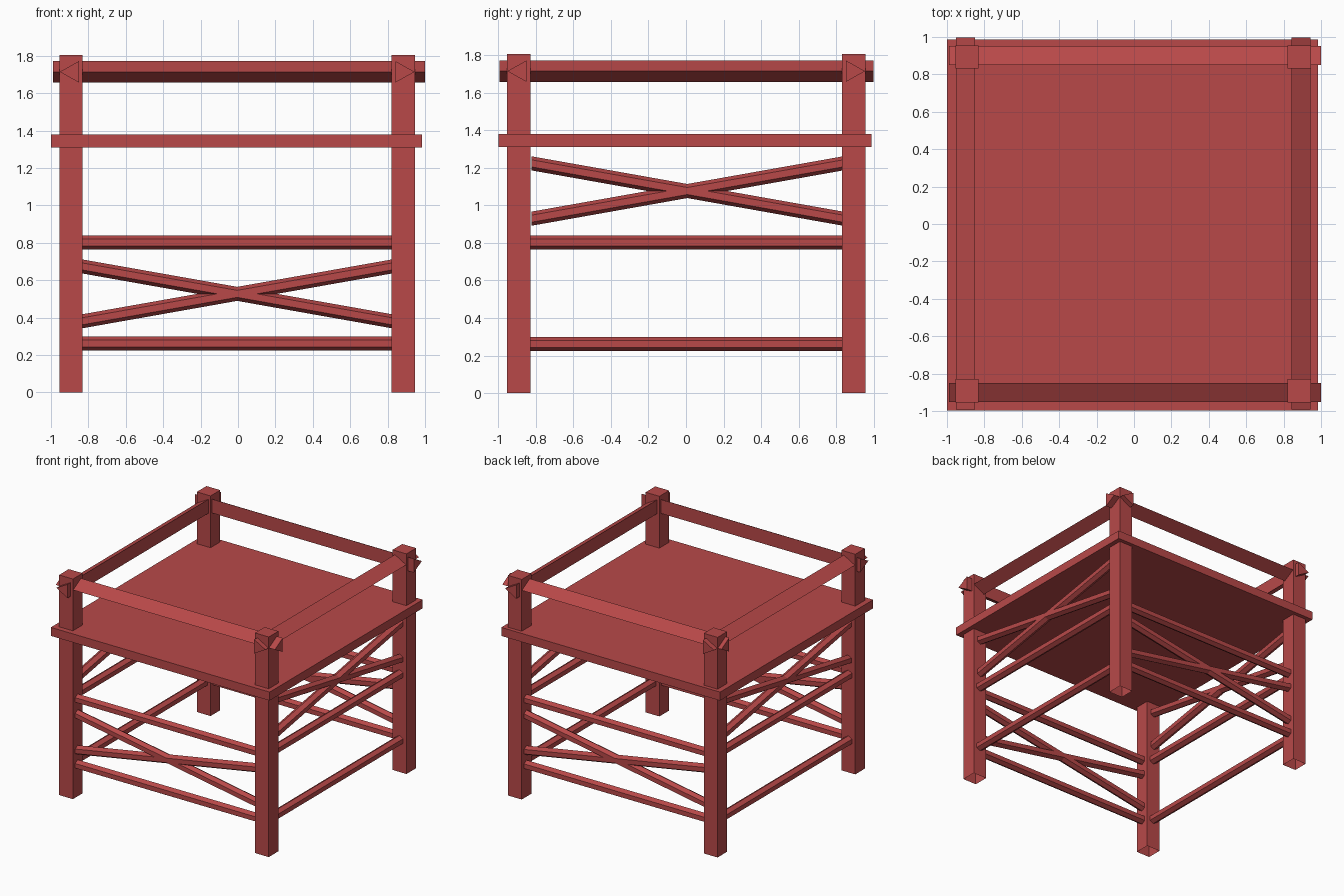
import bpy, bmesh, math

if "Cube" in bpy.data.objects:
    bpy.data.objects.remove(bpy.data.objects["Cube"])

red = bpy.data.materials.new("barn red")
red.diffuse_color = (0.48, 0.066, 0.066, 1)
red.use_nodes = True
red.node_tree.nodes["Principled BSDF"].inputs["Base Color"].default_value = red.diffuse_color

LEFT, RIGHT = -0.893, 0.884      # post centres in x
FRONT, BACK = -0.891, 0.893      # post centres in y
HALF = 0.0625                    # half post width


def finish(name, bm):
    bmesh.ops.recalc_face_normals(bm, faces=bm.faces)
    me = bpy.data.meshes.new(name)
    bm.to_mesh(me)
    bm.free()
    me.materials.append(red)
    ob = bpy.data.objects.new(name, me)
    bpy.context.collection.objects.link(ob)
    return ob


def box(name, x0, x1, y0, y1, z0, z1, open_bottom=False):
    bm = bmesh.new()
    bmesh.ops.create_cube(bm, size=1)
    for v in bm.verts:
        v.co = (x1 if v.co.x > 0 else x0, y1 if v.co.y > 0 else y0,
                z1 if v.co.z > 0 else z0)
    bmesh.ops.recalc_face_normals(bm, faces=bm.faces)
    if open_bottom:
        low = [f for f in bm.faces if all(v.co.z <= z0 + 1e-5 for v in f.verts)]
        bmesh.ops.delete(bm, geom=low, context='FACES_ONLY')
    return finish(name, bm)


def beam(name, section, axis, side, a, b, za, zb):
    """Sweep a (sideways, up) section along x or y, ends cut upright."""
    bm = bmesh.new()
    rings = []
    for t, z in ((a, za), (b, zb)):
        ring = []
        for u, w in section:
            co = (t, side + u, z + w) if axis == 'x' else (side + u, t, z + w)
            ring.append(bm.verts.new(co))
        rings.append(ring)
    n = len(section)
    for i in range(n):
        j = (i + 1) % n
        bm.faces.new((rings[0][i], rings[0][j], rings[1][j], rings[1][i]))
    bm.faces.new(rings[0])
    bm.faces.new(rings[1][::-1])
    return finish(name, bm)


# corner posts, hollow at the foot
for xn, x in (("left", LEFT), ("right", RIGHT)):
    for yn, y in (("front", FRONT), ("back", BACK)):
        box(f"{yn}_{xn}_post", x - HALF, x + HALF, y - HALF, y + HALF,
            0, 1.805, open_bottom=True)

# floor slab
box("platform", -1.0, 0.985, -0.997, 0.987, 1.31, 1.38)

# six-sided pole section with an upright outer face
R = 0.0375
pole = [(R * math.cos(math.radians(30 + 60 * i)),
         R * math.sin(math.radians(30 + 60 * i))) for i in range(6)]

# side name, axis, side position, outward sign, span, brace height
sides = [
    ("front", 'x', FRONT, -1, (-0.835, 0.826), 0.527),
    ("back", 'x', BACK, 1, (-0.835, 0.826), 0.527),
    ("left", 'y', LEFT, -1, (-0.833, 0.835), 1.076),
    ("right", 'y', RIGHT, 1, (-0.833, 0.835), 1.076),
]
for name, axis, pos, out, (a, b), mid in sides:
    # level poles
    beam(f"{name}_lower_pole", pole, axis, pos, a, b, 0.262, 0.262)
    beam(f"{name}_upper_pole", pole, axis, pos, a, b, 0.802, 0.802)
    # crossed braces
    s = a if axis == 'x' else a + 0.012
    beam(f"{name}_falling_brace", pole, axis, pos, s, b, mid + 0.147, mid - 0.147)
    beam(f"{name}_rising_brace", pole, axis, pos, s, b, mid - 0.147, mid + 0.147)
    # three-sided handrail, ridge pointing outwards
    tri = [(out * 0.06, 0.0), (-out * 0.042, 0.057), (-out * 0.042, -0.057)]
    ends = (-0.988, 1.0) if axis == 'x' else (-0.992, 0.997)
    beam(f"{name}_handrail", tri, axis, pos, *ends, 1.714, 1.714)
